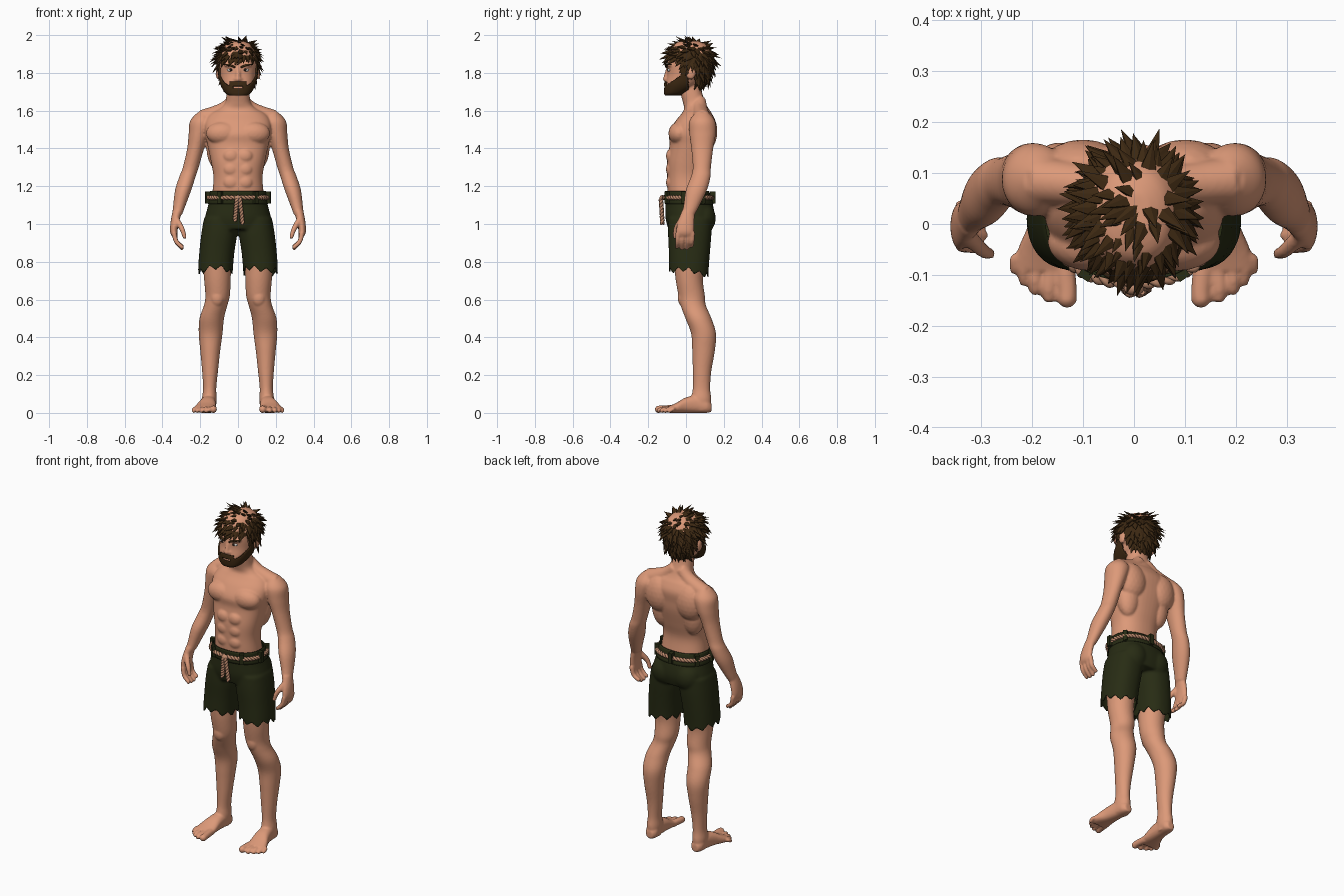
import bpy, bmesh, math, random
from mathutils import Vector, Matrix

if "Cube" in bpy.data.objects:
    bpy.data.objects.remove(bpy.data.objects["Cube"])

random.seed(4)
TAU = 2 * math.pi


def material(name, rgb):
    m = bpy.data.materials.new(name)
    m.diffuse_color = (*rgb, 1)
    m.use_nodes = True
    m.node_tree.nodes["Principled BSDF"].inputs["Base Color"].default_value = m.diffuse_color
    return m


SKIN = material("skin", (0.72, 0.32, 0.19))
HAIR = material("dark brown hair", (0.045, 0.021, 0.006))
CLOTH = material("dark green cloth", (0.021, 0.025, 0.007))
ROPE = material("tan rope", (0.50, 0.25, 0.15))
WHITE = material("eye white", (0.75, 0.72, 0.68))
IRIS = material("dark iris", (0.02, 0.012, 0.008))


def smooth_rings(rings, sub):
    """Catmull-Rom interpolation of (x, y, z, ra, rb) rings."""
    out, n = [], len(rings)
    for i in range(n - 1):
        a, b, c, d = (rings[max(0, min(n - 1, i + k))] for k in (-1, 0, 1, 2))
        for s in range(sub):
            t = s / sub
            out.append([0.5 * (2 * q + (r - p) * t + (2 * p - 5 * q + 4 * r - w) * t * t
                        + (3 * q - p - 3 * r + w) * t ** 3) for p, q, r, w in zip(a, b, c, d)])
    return out + [list(rings[-1])]


def loft(bm, rings, axis='Z', p=2.0, seg=32, sub=5, cap=True):
    rings = smooth_rings(rings, sub)
    loops = []
    for i, (x, y, z, ra, rb) in enumerate(rings):
        tan = Vector(rings[min(i + 1, len(rings) - 1)][:3]) - Vector(rings[max(i - 1, 0)][:3])
        loop = []
        for k in range(seg):
            c, s = math.cos(TAU * k / seg), math.sin(TAU * k / seg)
            u = ra * math.copysign(abs(c) ** (2 / p), c)
            v = rb * math.copysign(abs(s) ** (2 / p), s)
            off = {'Z': Vector((u, v, 0)), 'Y': Vector((u, 0, v))}.get(axis)
            if off is None:
                off = tan.to_track_quat('Z', 'Y') @ Vector((u, v, 0))
            loop.append(bm.verts.new(Vector((x, y, z)) + off))
        loops.append(loop)
    for a, b in zip(loops, loops[1:]):
        for k in range(seg):
            bm.faces.new((a[k], a[(k + 1) % seg], b[(k + 1) % seg], b[k]))
    if cap:
        bm.faces.new(loops[0])
        bm.faces.new(loops[-1])


def ball(bm, loc, radii):
    bmesh.ops.create_icosphere(bm, subdivisions=3, radius=1,
                               matrix=Matrix.Translation(loc) @ Matrix.Diagonal((*radii, 1)))


def digit(bm, pts):
    """Finger or toe: round tube (x, y, z, r) with rounded ends."""
    loft(bm, [(*q, q[3]) for q in pts], axis='T', seg=14)
    for q in (pts[0], pts[-1]):
        ball(bm, q[:3], (q[3],) * 3)


def mirror(bm):
    geo = bmesh.ops.duplicate(bm, geom=bm.verts[:] + bm.edges[:] + bm.faces[:])['geom']
    for v in geo:
        if isinstance(v, bmesh.types.BMVert):
            v.co.x *= -1


def finish(bm, name, mat, voxel=0, relax=0, smooth=True):
    bmesh.ops.recalc_face_normals(bm, faces=bm.faces)
    me = bpy.data.meshes.new(name)
    bm.to_mesh(me)
    bm.free()
    ob = bpy.data.objects.new(name, me)
    bpy.context.collection.objects.link(ob)
    if voxel:
        r = ob.modifiers.new("merge", 'REMESH')
        r.mode, r.voxel_size = 'VOXEL', voxel
        s = ob.modifiers.new("relax", 'SMOOTH')
        s.factor, s.iterations = 0.5, relax
        convert(ob)
    ob.data.materials.clear()
    ob.data.materials.append(mat)
    ob.data.polygons.foreach_set("use_smooth", [smooth] * len(ob.data.polygons))
    return ob


def convert(ob):
    bpy.ops.object.select_all(action='DESELECT')
    ob.select_set(True)
    bpy.context.view_layer.objects.active = ob
    bpy.ops.object.convert(target='MESH')


def thicken(ob, t):
    m = ob.modifiers.new("thickness", 'SOLIDIFY')
    m.thickness, m.offset = t, -1


# ---- body: paired parts first, then mirrored, then the middle ----
b = bmesh.new()
loft(b, [(.185, .085, 1.59, .03, .035), (.19, .086, 1.545, .064, .068), (.205, .088, 1.48, .056, .07),
         (.224, .086, 1.40, .045, .058), (.25, .084, 1.30, .042, .048), (.268, .078, 1.25, .043, .052),
         (.29, .055, 1.18, .043, .056), (.31, .03, 1.10, .033, .043), (.322, .012, 1.05, .026, .035)])  # arm
loft(b, [(.32, .012, 1.07, .026, .034), (.335, 0, 1.01, .022, .044), (.34, -.005, .96, .02, .047),
         (.335, -.005, .935, .015, .042)])  # palm
for y, dz in ((-.042, .006), (-.016, 0), (.011, 0), (.035, .012)):
    digit(b, [(.338, y, .95, .0135), (.327, y - .003, .908, .0125), (.297, y - .006, .872 + dz, .011)])
digit(b, [(.325, -.025, 1.02, .017), (.297, -.052, .975, .014), (.283, -.058, .932, .011)])
loft(b, [(.09, .02, 1.0, .085, .10), (.105, .02, .9, .085, .092), (.11, .018, .78, .075, .08),
         (.109, .018, .70, .07, .072), (.108, .03, .62, .065, .07), (.118, .038, .57, .062, .067),
         (.139, .066, .50, .065, .069), (.145, .093, .42, .063, .066), (.147, .093, .33, .053, .06),
         (.148, .085, .22, .042, .049), (.15, .082, .13, .035, .046), (.152, .08, .07, .039, .054),
         (.152, .08, .01, .033, .048)])  # leg
ball(b, (.11, -.012, .61), (.038, .032, .05))  # knee
loft(b, [(.152, .135, .028, .02, .022), (.152, .11, .036, .036, .036), (.155, .06, .046, .038, .046),
         (.162, 0, .041, .045, .041), (.172, -.05, .027, .056, .027), (.177, -.09, .018, .058, .018)],
     axis='Y', p=2.4)  # foot
for x0, x1, y1, r in ((.137, .131, -.145, .021), (.165, .167, -.142, .0145), (.187, .194, -.128, .0135),
                      (.205, .216, -.11, .0125), (.218, .234, -.088, .0115)):
    digit(b, [(x0, -.07, .022, r), (x1, y1 + .02, .021, r * .9), (x1, y1, r * .9, r * .95)])
ball(b, (.08, -.035, 1.48), (.09, .058, .062))  # chest
ball(b, (.10, .10, 1.49), (.09, .066, .11))  # shoulder blade
ball(b, (.10, .07, 1.41), (.068, .06, .13))  # side of back
loft(b, [(.02, .07, 1.655, .035, .035), (.08, .075, 1.602, .04, .04), (.185, .085, 1.553, .048, .052)],
     axis='T')  # neck-to-shoulder muscle
for z in (1.22, 1.29, 1.36):
    ball(b, (.036, -.08, z), (.042, .026, .038))  # stomach
ball(b, (.104, .025, 1.80), (.014, .026, .036))  # ear
ball(b, (.04, -.083, 1.842), (.035, .02, .012))  # brow ridge
ball(b, (.012, -.102, 1.765), (.012, .013, .01))  # nostril
mirror(b)
loft(b, [(0, .02, 1.02, .148, .105), (0, .015, 1.10, .142, .105), (0, .004, 1.17, .135, .102),
         (0, .0, 1.25, .13, .10), (0, .01, 1.33, .143, .11), (0, .028, 1.42, .162, .115),
         (0, .03, 1.48, .175, .12), (0, .048, 1.54, .175, .107), (0, .057, 1.585, .145, .08),
         (0, .055, 1.61, .10, .065), (0, .045, 1.64, .069, .06), (0, .027, 1.70, .06, .057),
         (0, .02, 1.78, .055, .055)], p=2.3, seg=48)  # torso and neck
HEAD = [(0, -.073, 1.685, .036, .03), (0, -.058, 1.70, .06, .05), (0, -.023, 1.74, .084, .086),
        (0, .01, 1.79, .096, .11), (0, .015, 1.84, .10, .115), (0, .02, 1.90, .097, .113),
        (0, .02, 1.95, .068, .085), (0, .02, 1.97, .03, .04)]
loft(b, HEAD, p=2.3, seg=48)
digit(b, [(0, -.093, 1.825, .012), (0, -.102, 1.795, .012), (0, -.108, 1.767, .0145)])  # nose
finish(b, "body", SKIN, voxel=0.006, relax=3)

# ---- eyes and brows ----
for name, mat, loc, rad in (("eyeballs", WHITE, (.04, -.088, 1.815), (.018, .0105, .008)),
                            ("irises", IRIS, (.038, -.094, 1.816), (.0075, .007, .0075))):
    b = bmesh.new()
    ball(b, loc, rad)
    mirror(b)
    finish(b, name, mat)
b = bmesh.new()
loft(b, [(.014, -.103, 1.829, .006, .005), (.045, -.101, 1.841, .008, .006), (.076, -.08, 1.845, .004, .003)],
     axis='T', seg=10)
mirror(b)
finish(b, "eyebrows", HAIR)

# ---- beard: head shell trimmed by a jaw and mouth rule ----
b = bmesh.new()
loft(b, [(x, y, z - .006, ra + .008, rb + .008) for x, y, z, ra, rb in HEAD[:6]], p=2.3, seg=110, sub=10)


def is_beard(c):
    top = 1.84 if c.y > -.03 else 1.737 + .7 * (c.y + .1)
    if abs(c.x) < .046 and c.y < -.06:
        top = max(top, 1.752)
        if abs(c.x) < .027 and 1.714 < c.z < 1.73:
            return False
    return c.y < .012 and c.z < top


bmesh.ops.delete(b, geom=[f for f in b.faces if not is_beard(f.calc_center_median())], context='FACES')
thicken(finish(b, "beard", HAIR), .01)

# ---- hair: trimmed cap plus faceted pointed tufts swept from the crown ----
MID, CROWN = Vector((0, .022, 1.862)), Vector((.04, .06, 1.97))


def scalp(n):
    return MID + Vector((n.x * .108, n.y * .122, n.z * (.108 if n.z > 0 else .16)))


def hairline(y):
    if y < -.04:
        return 1.878
    if y < .02:
        return 1.878 - .048 * (y + .04) / .06
    return max(1.73, 1.83 - 2.4 * (y - .02))


b = bmesh.new()
bmesh.ops.create_uvsphere(b, u_segments=40, v_segments=28, radius=1)
for v in b.verts:
    v.co = scalp(v.co)
bmesh.ops.delete(b, geom=[f for f in b.faces if f.calc_center_median().z < hairline(f.calc_center_median().y) - .01],
                 context='FACES')
for i in range(340):
    z = 1 - 2 * (i + .5) / 340
    a = i * 2.39996
    n = Vector((math.cos(a) * math.sqrt(1 - z * z), math.sin(a) * math.sqrt(1 - z * z), z))
    pos = scalp(n)
    if pos.z < hairline(pos.y):
        continue
    flow = pos - CROWN
    flow = (flow - n * flow.dot(n)).normalized() + Vector([random.uniform(-.35, .35) for _ in range(3)])
    d = (flow * .85 + n * .42).normalized()
    up = (n - d * n.dot(d)).normalized()
    size = random.uniform(.058, .078)
    rot = Matrix((up.cross(d), up, d)).transposed().to_4x4()
    bmesh.ops.create_cone(b, cap_ends=True, segments=6, radius1=.023, radius2=0, depth=size,
                          matrix=Matrix.Translation(pos - n * .011 + d * size / 2) @ rot
                          @ Matrix.Diagonal((1, .5, 1, 1)))
finish(b, "hair", HAIR, smooth=False)

# ---- shorts: merged solid, opened at the waist and torn at the hem ----
b = bmesh.new()
loft(b, [(.09, .022, 1.03, .09, .115), (.099, .02, .95, .095, .115), (.112, .018, .85, .093, .109),
         (.119, .015, .76, .092, .105), (.119, .015, .68, .09, .102)], p=2.3)
ball(b, (.075, .085, 1.03), (.078, .073, .085))  # seat
mirror(b)
loft(b, [(0, 0, 1.21, .142, .108), (0, .005, 1.17, .146, .113), (0, .017, 1.10, .158, .126),
         (0, .022, 1.03, .174, .13), (0, .022, .97, .165, .115)], p=2.3, seg=48)
shorts = finish(b, "shorts", CLOTH, voxel=0.008, relax=5)


def hem(c):
    a = math.atan2(c.y - .015, abs(c.x) - .119)
    tooth = abs((a * 10 / TAU) % 1 - .5) * 2
    return .738 + .028 * tooth + .008 * math.sin(3 * a + (2 if c.x > 0 else 0)) - .12 * c.y


b = bmesh.new()
b.from_mesh(shorts.data)
gone = [f for f in b.faces if f.calc_center_median().z > 1.17
        or f.calc_center_median().z < hem(f.calc_center_median())]
bmesh.ops.delete(b, geom=gone, context='FACES')
for v in b.verts:
    if v.is_boundary:
        v.co.z = 1.17 if v.co.z > 1 else hem(v.co)
b.to_mesh(shorts.data)
b.free()
thicken(shorts, .006)

# ---- waistband and belt loops ----
b = bmesh.new()
loft(b, [(0, .017, 1.105, .160, .1285), (0, .005, 1.174, .149, .117)], p=2.3, seg=64, cap=False)
thicken(finish(b, "waistband", CLOTH), .006)
b = bmesh.new()
for deg in (-125, -55, -10, 35, 90, 145, 190):
    a = math.radians(deg)
    m = Matrix.Translation((.161 * math.cos(a), .011 + .13 * math.sin(a), 1.14)) @ Matrix.Rotation(a, 4, 'Z')
    bmesh.ops.create_cube(b, size=1, matrix=m @ Matrix.Diagonal((.028, .024, .062, 1)))
finish(b, "belt_loops", CLOTH, smooth=False)


# ---- rope belt: two twisted strands along a path ----
def rope(name, pts, turns, ref, closed=False):
    cu = bpy.data.curves.new(name, 'CURVE')
    cu.dimensions, cu.bevel_depth, cu.bevel_resolution, cu.use_fill_caps = '3D', .0075, 1, True
    n = len(pts)
    for strand in (0, 1):
        sp = cu.splines.new('POLY')
        sp.points.add(n - 1)
        sp.use_cyclic_u = closed
        for i, q in enumerate(pts):
            nxt, prv = (pts[(i + 1) % n], pts[i - 1]) if closed else (pts[min(i + 1, n - 1)], pts[max(i - 1, 0)])
            t = (nxt - prv).normalized()
            side = t.cross(ref).normalized()
            ph = TAU * turns * i / n + math.pi * strand
            sp.points[i].co = (*(q + (side * math.cos(ph) + t.cross(side) * math.sin(ph)) * .0055), 1)
    ob = bpy.data.objects.new(name, cu)
    bpy.context.collection.objects.link(ob)
    cu.materials.append(ROPE)
    convert(ob)


def waist(a):
    c, s = math.cos(a), math.sin(a)
    return Vector((.158 * math.copysign(abs(c) ** .87, c), .011 + .127 * math.copysign(abs(s) ** .87, s), 1.14))


rope("rope_belt", [waist(TAU * (i + .5) / 360) for i in range(360)], 24, Vector((0, 0, 1)), True)
for name, x, z in (("rope_end_left", -.016, 1.015), ("rope_end_right", .024, 1.0)):
    rope(name, [Vector((x * (.4 + .6 * i / 30), -.133 + .008 * i / 30, 1.135 + (z - 1.135) * i / 30))
                for i in range(31)], 4, Vector((0, 1, 0)))
b = bmesh.new()
ball(b, (0, -.126, 1.138), (.02, .014, .015))
finish(b, "rope_knot", ROPE)
